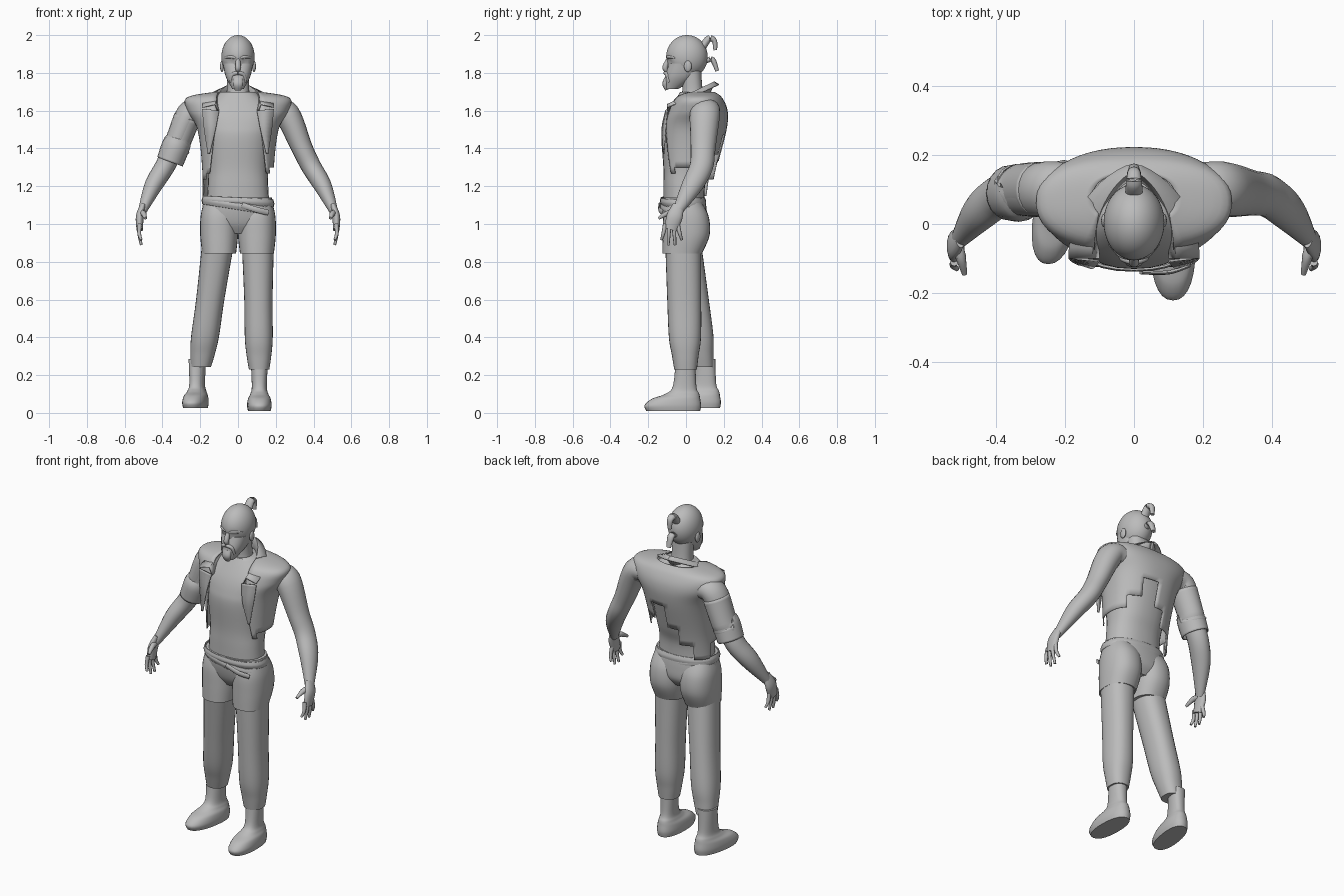
import bpy, bmesh, math
from mathutils import Vector

if "Cube" in bpy.data.objects:
    bpy.data.objects.remove(bpy.data.objects["Cube"], do_unlink=True)

grey_value = (.5, .5, .5, 1)
grey = bpy.data.materials.new("plain_grey")
grey.use_nodes = True
grey.diffuse_color = grey_value
grey.node_tree.nodes["Principled BSDF"].inputs["Base Color"].default_value = grey_value
cloth = .006


def finish(name, bm, mirror=False, thickness=0):
    bmesh.ops.recalc_face_normals(bm, faces=bm.faces)
    mesh = bpy.data.meshes.new(name)
    bm.to_mesh(mesh)
    bm.free()
    mesh.materials.append(grey)
    obj = bpy.data.objects.new(name, mesh)
    bpy.context.collection.objects.link(obj)
    if mirror:
        obj.modifiers.new("mirror", "MIRROR").use_mirror_merge = False
    if thickness:
        obj.modifiers.new("cloth", "SOLIDIFY").thickness = thickness
    bpy.ops.object.select_all(action="DESELECT")
    obj.select_set(True)
    bpy.context.view_layer.objects.active = obj
    bpy.ops.object.shade_smooth_by_angle(angle=math.radians(50))


def spline(rows, steps=6):
    points = []
    last = len(rows) - 1
    for i in range(last):
        before, after = rows[max(i - 1, 0)], rows[min(i + 2, last)]
        for step in range(steps):
            t = step / steps
            points.append(tuple(
                b + (c - a) * t / 2 + (a - 2.5 * b + 2 * c - d / 2) * t * t
                + (1.5 * (b - c) + (d - a) / 2) * t ** 3
                for a, b, c, d in zip(before, rows[i], rows[i + 1], after)))
    return points + [rows[last]]


def skin(rings, closed=True, caps=True):
    bm = bmesh.new()
    verts = [[bm.verts.new(point) for point in ring] for ring in rings]
    count = len(verts[0])
    for low, high in zip(verts, verts[1:]):
        for i in range(count if closed else count - 1):
            j = (i + 1) % count
            bm.faces.new((low[i], low[j], high[j], high[i]))
    if caps:
        bm.faces.new(verts[0])
        bm.faces.new(verts[-1])
    return bm


def outline(row, angle, power=2.3):
    """Rounded section; row is height, half width, front, back; angle starts at the front."""
    height, width, front, back = row
    side, depth = (math.copysign(abs(value) ** (2 / power), value)
                   for value in (math.sin(angle), -math.cos(angle)))
    return Vector((side * width, (front + back) / 2 + depth * (back - front) / 2, height))


def loft(rows, centre=Vector(), caps=True, count=28):
    rings = [[outline(row, math.tau * i / count) + centre for i in range(count)]
             for row in spline(rows)]
    return skin(rings, caps=caps)


def tube(name, rows, flat=1, mirror=True, count=14, caps=True, thickness=0):
    """Rows are x, y, z, radius; flat narrows the section across the y direction."""
    path = spline(rows)
    centres = [Vector(row[:3]) for row in path]
    rings = []
    for i, row in enumerate(path):
        direction = (centres[min(i + 1, len(path) - 1)] - centres[max(i - 1, 0)]).normalized()
        deep = Vector((0, 1, .01))
        deep = (deep - direction * direction.dot(deep)).normalized() * row[3]
        wide = direction.cross(deep) * flat
        angles = [math.tau * k / count for k in range(count)]
        rings.append([centres[i] + deep * math.cos(a) + wide * math.sin(a) for a in angles])
    finish(name, skin(rings, caps=caps), mirror, thickness)


def ball(centre, size):
    bm = bmesh.new()
    bmesh.ops.create_uvsphere(bm, u_segments=40, v_segments=24, radius=1)
    for vert in bm.verts:
        vert.co = [c + p * s for c, p, s in zip(centre, vert.co, size)]
    return bm


# Torso and neck
finish("torso", loft([(1.05, .17, -.12, .1), (1.2, .16, -.12, .1), (1.3, .16, -.12, .13),
                      (1.45, .18, -.13, .17), (1.52, .2, -.12, .19), (1.6, .21, -.09, .19),
                      (1.7, .09, -.03, .12)]))
finish("neck", loft([(1.62, .08, -.05, .12), (1.7, .06, -.02, .09), (1.82, .06, -.03, .08)]))

# Head with eye hollows
cranium = ball((0, .005, 1.885), (.088, .11, .115))
for vert in cranium.verts:
    if vert.co.y < 0:
        distance = math.hypot(abs(vert.co.x) - .035, vert.co.z - 1.86)
        vert.co.y += max(0, .015 - distance / 2)
finish("cranium", cranium)
finish("jaw", loft([(1.715, .03, -.11, -.04), (1.78, .065, -.11, .05), (1.85, .08, -.09, .06)]))
finish("ear", ball((.085, .01, 1.835), (.01, .02, .03)), mirror=True)
tube("nose", [(0, -.09, 1.88, .01), (0, -.11, 1.83, .015), (0, -.1, 1.81, .01)], mirror=False)
tube("brow", [(.01, -.095, 1.88, .01), (.04, -.086, 1.885, .01), (.07, -.056, 1.88, .006)], flat=.9)
tube("moustache", [(0, -.11, 1.8, .01), (.03, -.1, 1.79, .01), (.04, -.09, 1.75, .006)])
tube("chin_beard", [(0, -.1, 1.77, .015), (0, -.11, 1.74, .015), (0, -.1, 1.71, .01)],
     flat=1.8, mirror=False)
tube("topknot", [(0, .09, 1.94, .02), (0, .12, 1.98, .018), (0, .15, 1.97, .014), (0, .155, 1.92, .01)],
     flat=1.3, mirror=False)
tube("hair_tail", [(0, .1, 1.86, .012), (0, .14, 1.87, .015), (0, .165, 1.81, .01)],
     flat=1.4, mirror=False)

# Arms and hands
tube("arm", [(.19, .11, 1.6, .07), (.26, .1, 1.58, .08), (.34, .09, 1.4, .066),
             (.39, .08, 1.3, .062), (.45, .03, 1.2, .055), (.51, -.05, 1.06, .025)], flat=.85, count=20)
tube("palm", [(.503, -.04, 1.1, .03), (.52, -.06, 1.04, .042), (.52, -.08, .97, .035)], flat=.5)
for i, finger in enumerate(("index", "middle", "ring", "little")):
    root = .022 * i - .11
    tip = .036 * i - .13
    end = .885 + .014 * (i - 1.5) ** 2
    tube(finger + "_finger", [(.52, root, 1, .012), (.523, (root + tip) / 2, .95, .01),
                              (.512, tip, end, .007)], count=8)
tube("thumb", [(.51, -.06, 1.06, .018), (.5, -.1, 1.055, .015), (.49, -.145, 1.03, .008)], count=8)

# Rolled sleeve on the right arm
tube("rolled_sleeve", [(-.27, .1, 1.56, .08), (-.32, .1, 1.43, .076), (-.33, .09, 1.41, .083),
                       (-.36, .09, 1.33, .08)], flat=.9, mirror=False, count=20, caps=False, thickness=cloth)

# Open vest: front gap widens downwards, hem is torn in steps
hem = (1.28, 1.28, 1.3, 1.3, 1.36, 1.47, 1.35, 1.25, 1.16, 1.22, 1.28, 1.2)
columns = 48
rings = []
for row in spline([(1.13, .19, -.11, .13), (1.3, .19, -.13, .165), (1.5, .215, -.13, .215),
                   (1.6, .27, -.1, .22), (1.67, .27, -.06, .19), (1.7, .12, 0, .15)]):
    gap = .1 + max(0, 1.6 - row[0]) / 7
    start = math.asin(min(.95, gap / row[1]))
    sweep = math.tau - 2 * start
    rings.append([outline(row, start + sweep * i / columns) for i in range(columns + 1)])
vest = skin(rings, closed=False, caps=False)
torn = []
for face in vest.faces:
    middle = face.calc_center_median()
    turn = math.atan2(middle.x, .04 - middle.y) / math.tau % 1
    if middle.z < hem[int(turn * len(hem))]:
        torn.append(face)
bmesh.ops.delete(vest, geom=torn, context="FACES")
finish("vest", vest, thickness=cloth)


# Collar folded outwards: neck edge, fold and outer edge
def collar_edge(width, back, top, fall, count=12):
    edge = []
    for i in range(count + 1):
        t = i / count
        drop = t ** 1.5
        edge.append((width * math.sin(t * math.pi / 2), back - (back + .1) * drop, top - fall * drop))
    return edge


edges = [collar_edge(.1, .12, 1.68, .09), collar_edge(.12, .15, 1.755, .12), collar_edge(.19, .175, 1.74, .12)]
finish("collar", skin(edges, closed=False, caps=False), mirror=True, thickness=cloth)

# Hanging lapels
edges = [spline([(.1, -.11, 1.6), (.12, -.13, 1.5), (.15, -.12, 1.37)]),
         spline([(.19, -.1, 1.61), (.18, -.11, 1.5), (.16, -.12, 1.37)])]
finish("lapel", skin(edges, closed=False, caps=False), mirror=True, thickness=cloth)

# Hips and short outer trousers
finish("hips", loft([(.95, .12, -.08, .08), (1, .18, -.11, .11), (1.07, .19, -.127, .11), (1.14, .18, -.13, .1)]))
finish("short_trouser", loft([(.845, .09, -.125, .085), (.94, .1, -.124, .125), (1.04, .098, -.12, .12),
                              (1.12, .08, -.1, .08)], centre=Vector((.1, 0, 0))), mirror=True)

# Long legs leaning from hip to ankle, and boots turned outwards by the splay
for side, hip, ankle, splay in (("left", (.105, -.015, 0), (.113, 0, 0), 0),
                                ("right", (-.105, -.015, 0), (-.215, .105, .015), .15)):
    hip, ankle = Vector(hip), Vector(ankle)
    leg = loft([(.9, .085, -.095, .095), (.6, .075, -.09, .09), (.4, .074, -.085, .085),
                (.3, .065, -.07, .07), (.23, .054, -.06, .06)])
    for vert in leg.verts:
        vert.co += hip.lerp(ankle, (.9 - vert.co.z) / .8)
    finish(side + "_leg", leg)
    boot = loft([(.01, .06, -.21, .075), (.04, .065, -.22, .08), (.075, .06, -.18, .075), (.1, .048, -.11, .07),
                 (.14, .04, -.07, .055), (.27, .045, -.055, .05)])
    for vert in boot.verts:
        vert.co.x += splay * vert.co.y
        vert.co += ankle
    finish(side + "_boot", boot)

# Slanted belts and the loose belt end
for name, height, slope in (("waist_band", 1.12, .05), ("slanted_belt", 1.095, .16)):
    belt = loft([(height - .02, .19, -.13, .105), (height, .192, -.138, .107),
                 (height + .02, .186, -.134, .1)], caps=False)
    for vert in belt.verts:
        vert.co.z -= slope * vert.co.x
    finish(name, belt, thickness=cloth)
tube("belt_end", [(.02, -.14, 1.1, .006), (.1, -.14, 1.075, .006), (.16, -.12, 1.06, .006)],
     flat=2.5, mirror=False, count=8)
